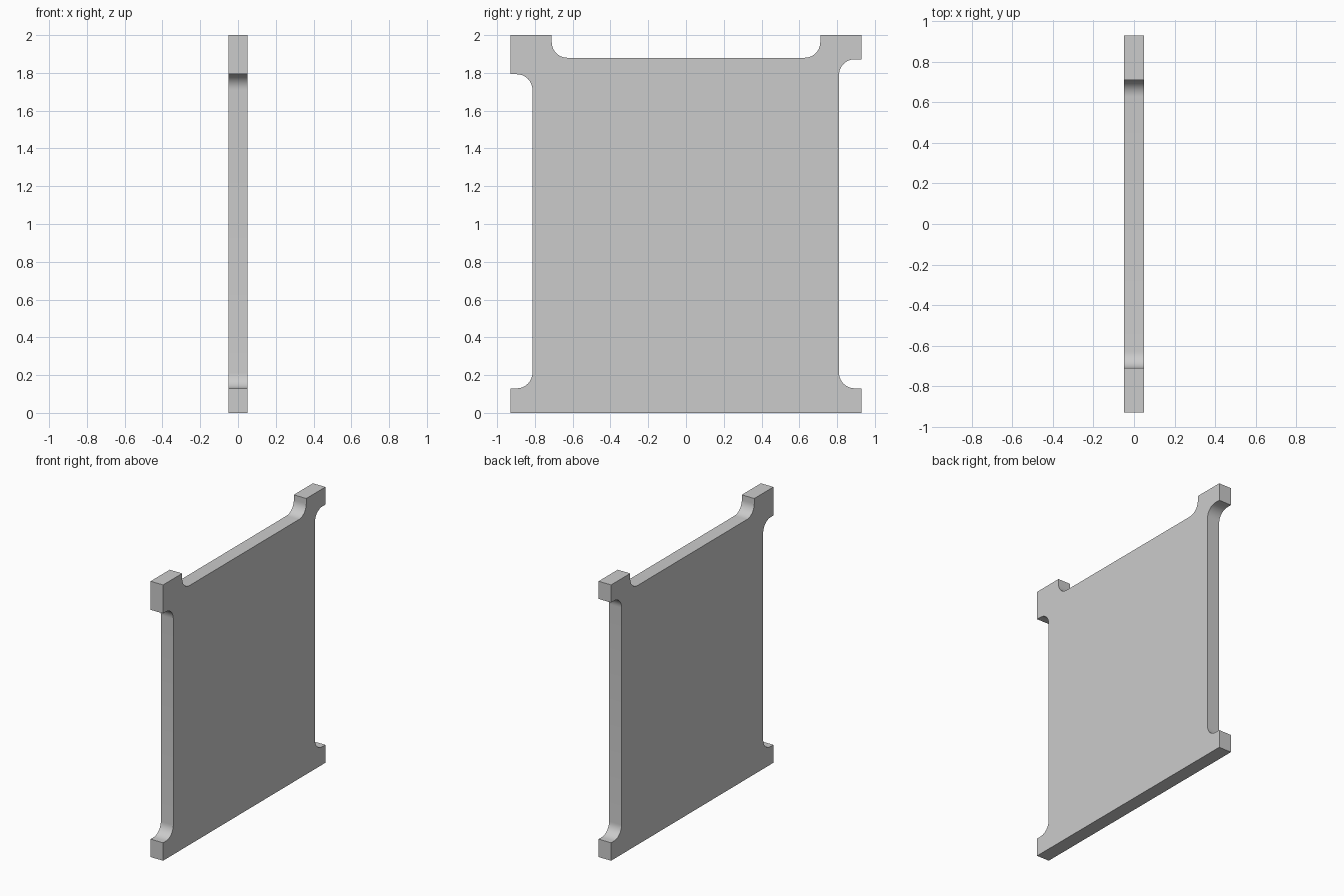
import bpy, bmesh, math
from mathutils import Vector

if "Cube" in bpy.data.objects:
    bpy.data.objects.remove(bpy.data.objects["Cube"])

THICK = 0.1
R = 0.083
SEGS = 10

# Outline in (y, z), with a flag for the rounded inner corners
OUTLINE = [
    (-0.93, 0, 0), (0.93, 0, 0), (0.93, 0.13, 0),
    (0.81, 0.13, 1), (0.81, 1.872, 1),
    (0.93, 1.872, 0), (0.93, 2, 0), (0.711, 2, 0),
    (0.711, 1.88, 1), (-0.711, 1.88, 1),
    (-0.711, 2, 0), (-0.93, 2, 0), (-0.93, 1.793, 0),
    (-0.813, 1.793, 1), (-0.813, 0.13, 1), (-0.93, 0.13, 0),
]


def rounded(outline):
    """Replace flagged right-angle corners with arcs of radius R."""
    pts = []
    for i, (y, z, is_round) in enumerate(outline):
        p = Vector((y, z))
        if not is_round:
            pts.append(p)
            continue
        a = (Vector(outline[i - 1][:2]) - p).normalized() * R
        b = (Vector(outline[(i + 1) % len(outline)][:2]) - p).normalized() * R
        centre = p + a + b
        for k in range(SEGS + 1):
            t = math.pi / 2 * k / SEGS
            pts.append(centre - b * math.cos(t) - a * math.sin(t))
    return pts


# Flat panel with notched edges, extruded along x
bm = bmesh.new()
face = bm.faces.new([bm.verts.new((-THICK / 2, p.x, p.y)) for p in rounded(OUTLINE)])
ext = bmesh.ops.extrude_face_region(bm, geom=[face], use_keep_orig=True)
moved = [v for v in ext["geom"] if isinstance(v, bmesh.types.BMVert)]
bmesh.ops.translate(bm, verts=moved, vec=(THICK, 0, 0))
bmesh.ops.recalc_face_normals(bm, faces=bm.faces)
mesh = bpy.data.meshes.new("notched_panel")
bm.to_mesh(mesh)
bm.free()

panel = bpy.data.objects.new("notched_panel", mesh)
bpy.context.collection.objects.link(panel)
bpy.context.view_layer.objects.active = panel
panel.select_set(True)
bpy.ops.object.shade_smooth_by_angle(angle=math.radians(30))
